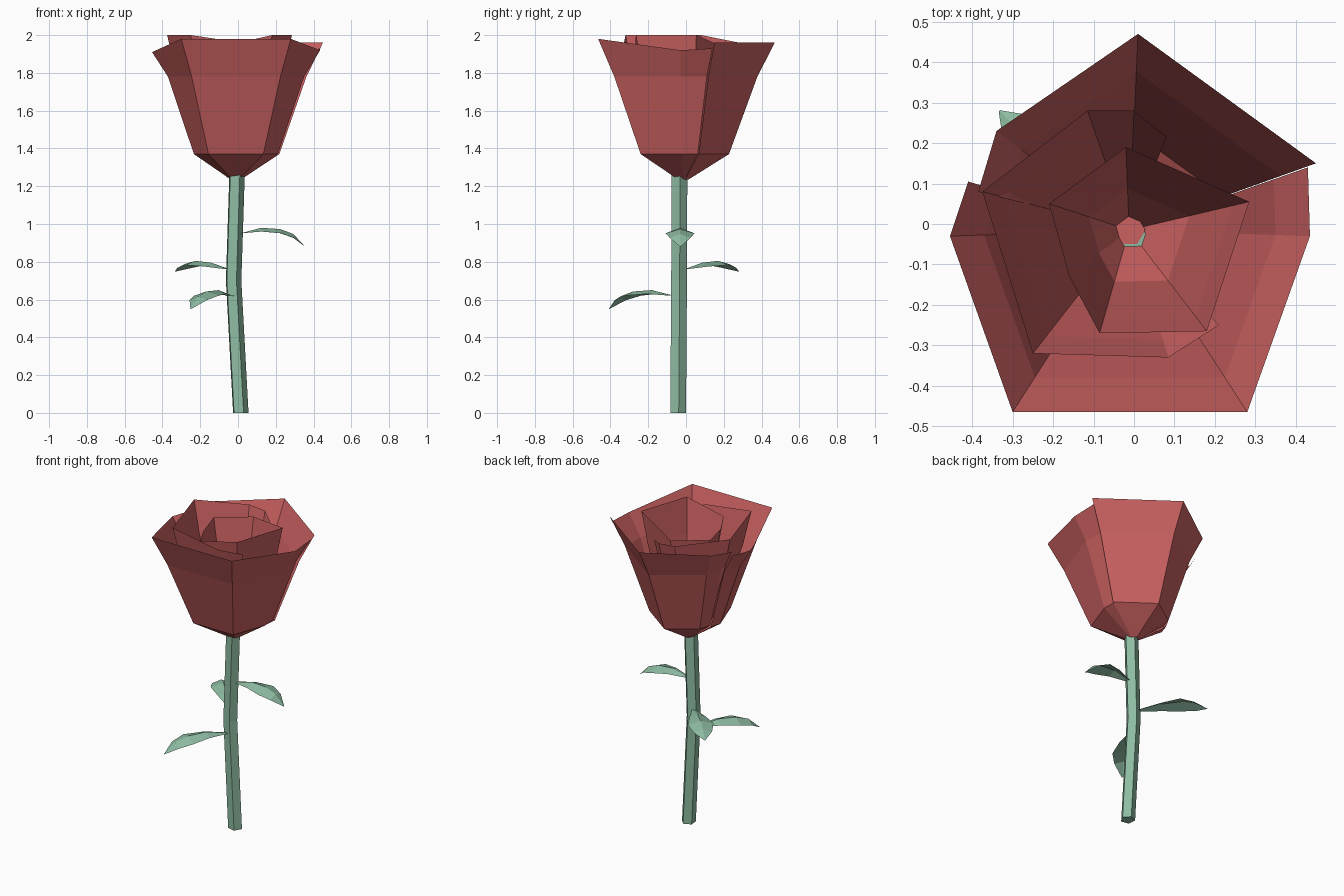
import bpy, math
from mathutils import Vector

if "Cube" in bpy.data.objects:
    bpy.data.objects.remove(bpy.data.objects["Cube"])


def material(name, rgb):
    m = bpy.data.materials.new(name)
    m.diffuse_color = (*rgb, 1)
    m.use_nodes = True
    m.node_tree.nodes["Principled BSDF"].inputs["Base Color"].default_value = m.diffuse_color
    return m


RED = material("petal_red", (0.60, 0.12, 0.12))
GREEN = material("leaf_green", (0.27, 0.50, 0.36))


def build(name, verts, faces, mat):
    me = bpy.data.meshes.new(name)
    me.from_pydata([tuple(v) for v in verts], [], faces)
    me.materials.append(mat)
    ob = bpy.data.objects.new(name, me)
    bpy.context.collection.objects.link(ob)
    return ob


def strips(rows, n, closed=False):
    last = n if closed else n - 1
    return [(r * n + i, r * n + (i + 1) % n, (r + 1) * n + (i + 1) % n, (r + 1) * n + i)
            for r in range(rows - 1) for i in range(last)]


# Stem: slightly bent five-sided tube
path = [(0.012, -0.043, 0.0), (-0.026, -0.038, 0.7), (-0.008, -0.036, 1.26)]
n = 5
verts = [(x + 0.044 * math.cos(2 * math.pi * i / n + 0.1),
          y + 0.044 * math.sin(2 * math.pi * i / n + 0.1), z)
         for x, y, z in path for i in range(n)]
build("stem", verts, strips(3, n, True) + [(4, 3, 2, 1, 0), (10, 11, 12, 13, 14)], GREEN)


# Leaves: arched midrib with drooping edges
def leaf(name, base, tip, lift):
    base, tip = Vector(base), Vector(tip)
    along = tip - base
    side = Vector((-along.y, along.x, 0)).normalized()
    v = []
    for t, w, drop, h in zip((0, 0.33, 0.62, 0.82, 1), (0.012, 0.05, 0.077, 0.055, 0.002),
                             (0, 0.02, 0.022, 0.02, 0), lift):
        mid = base + along * t + Vector((0, 0, h))
        down = Vector((0, 0, drop))
        v += [mid - side * w - down, mid, mid + side * w - down]
    build(name, v, strips(5, 3), GREEN)


droop = (0, 0.03, 0.023, -0.003, -0.07)
leaf("right_leaf", (0.01, -0.035, 0.95), (0.355, -0.03, 0.95), droop)
leaf("back_leaf", (-0.05, -0.01, 0.76), (-0.333, 0.28, 0.76), (0, 0.035, 0.045, 0.028, -0.012))
leaf("front_leaf", (-0.03, -0.07, 0.62), (-0.25, -0.408, 0.62), droop)

# Petals: each rim is swept down to the flower base
CENTRE = Vector((-0.012, -0.015))


def petal(name, rim, levels):
    v = []
    for z, s in levels:
        for x, y, top in rim:
            p = CENTRE + (Vector((x, y)) - CENTRE) * s
            v.append((p.x, p.y, top if z is None else z))
    build(name, v, strips(len(levels), len(rim)), RED)


outer = ((1.236, 0.06), (1.37, 0.5), (1.78, 0.81), (None, 1))
inner = ((1.245, 0.12), (1.39, 0.5), (1.78, 0.86), (None, 1))

outer_rims = {
    "front": [(-0.3, -0.465, 1.98), (0.28, -0.465, 1.98)],
    "left": [(-0.3, -0.465, 1.98), (-0.455, -0.03, 1.91), (-0.41, 0.105, 1.91)],
    "right": [(0.28, -0.465, 1.98), (0.435, -0.03, 1.92), (0.43, 0.14, 1.93)],
    "back_right": [(0.45, 0.15, 1.96), (0.01, 0.47, 1.96)],
    "back_left": [(0.01, 0.47, 1.96), (-0.34, 0.23, 1.94), (-0.385, 0.08, 1.92)],
}
middle_rims = {
    "left": [(-0.375, 0.08, 2.0), (-0.25, -0.32, 2.0)],
    "front": [(-0.25, -0.32, 2.0), (0.085, -0.33, 1.95), (0.21, -0.25, 1.92)],
    "back": [(-0.375, 0.08, 2.0), (-0.115, 0.28, 1.96), (0.0, 0.28, 1.95), (0.08, 0.215, 1.93)],
    "right": [(0.18, -0.265, 2.0), (0.285, 0.055, 2.0)],
}
inner_rims = {
    "back_right": [(0.285, 0.055, 2.0), (-0.02, 0.19, 1.94)],
    "back_left": [(-0.02, 0.19, 1.94), (-0.21, 0.05, 1.94), (-0.16, -0.13, 1.93)],
    "front": [(-0.16, -0.13, 1.93), (-0.085, -0.27, 1.94), (0.18, -0.265, 2.0)],
}
for layer, rims, levels in (("outer", outer_rims, outer), ("middle", middle_rims, inner),
                            ("inner", inner_rims, inner)):
    for side, rim in rims.items():
        petal(f"{layer}_{side}_petal", rim, levels)

# Flower heart: small disc closing the bottom of the cup
heart = [(CENTRE.x + 0.04 * math.cos(i * math.pi / 3), CENTRE.y + 0.04 * math.sin(i * math.pi / 3), 1.262)
         for i in range(6)]
build("flower_heart", heart, [tuple(range(6))], RED)
